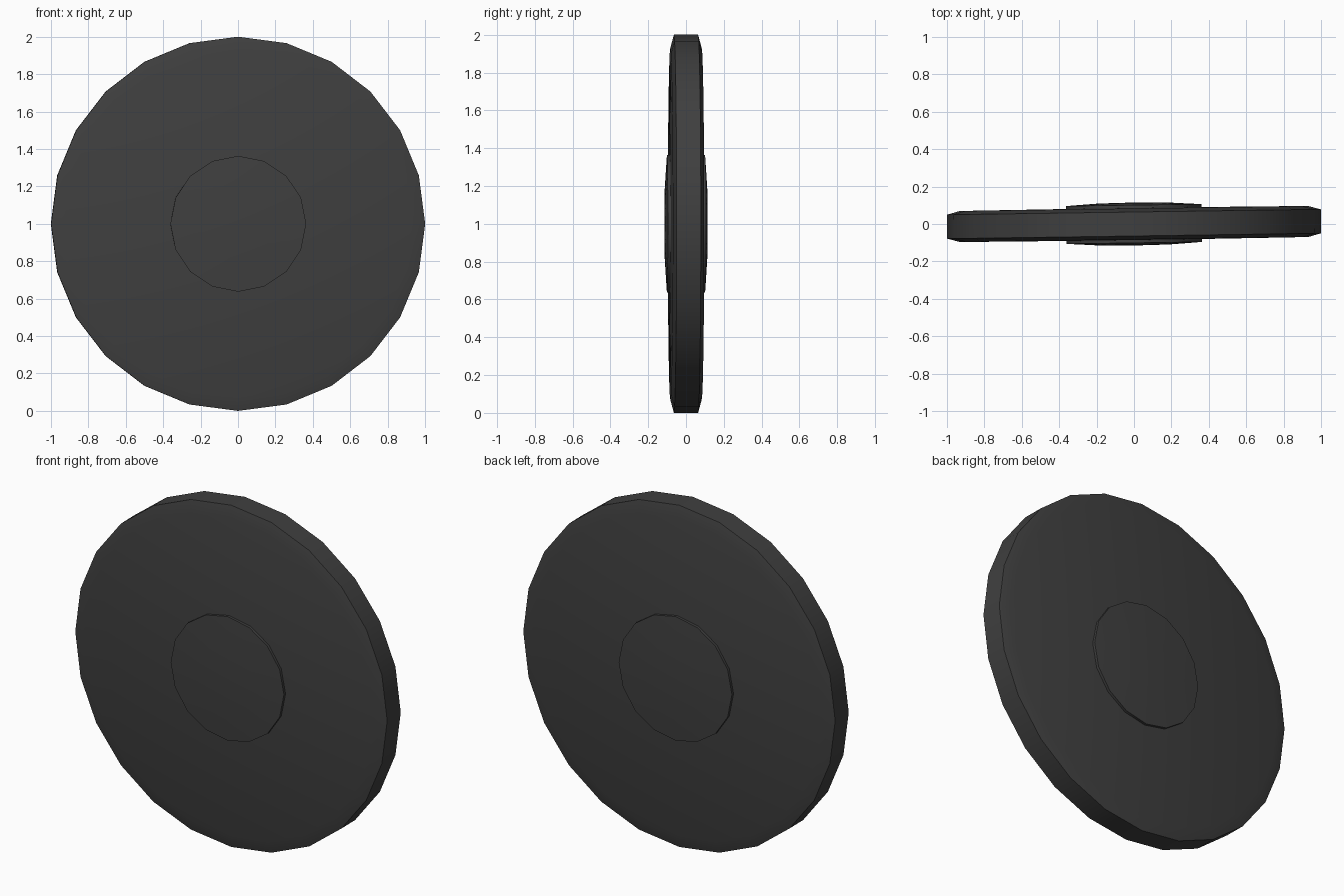
import bpy, bmesh, math

if "Cube" in bpy.data.objects:
    bpy.data.objects.remove(bpy.data.objects["Cube"])

TILT = 0.0145  # slight turn about the vertical axis

dark = bpy.data.materials.new("dark_rubber")
dark.diffuse_color = (0.05, 0.05, 0.05, 1)
dark.use_nodes = True
dark.node_tree.nodes["Principled BSDF"].inputs["Base Color"].default_value = dark.diffuse_color


def lathe(name, profile, sides):
    """Spin (radius, y) points around the y axis; radius 0 makes a pole."""
    bm = bmesh.new()
    rings = []
    for r, y in profile:
        if r == 0:
            rings.append([bm.verts.new((0, y, 0))] * sides)
        else:
            rings.append([bm.verts.new((r * math.sin(2 * math.pi * i / sides), y,
                                        r * math.cos(2 * math.pi * i / sides)))
                          for i in range(sides)])
    for a, b in zip(rings, rings[1:]):
        for i in range(sides):
            j = (i + 1) % sides
            bm.faces.new(dict.fromkeys((a[i], a[j], b[j], b[i])))
    bmesh.ops.recalc_face_normals(bm, faces=bm.faces)
    mesh = bpy.data.meshes.new(name)
    bm.to_mesh(mesh)
    bm.free()
    mesh.materials.append(dark)
    ob = bpy.data.objects.new(name, mesh)
    bpy.context.collection.objects.link(ob)
    ob.location = (0, 0, 1)
    ob.rotation_euler.z = TILT
    bpy.ops.object.select_all(action='DESELECT')
    ob.select_set(True)
    bpy.context.view_layer.objects.active = ob
    bpy.ops.object.shade_smooth_by_angle(angle=math.radians(30))
    return ob


def both_sides(half):
    """Mirror a half profile from the front pole to the back pole."""
    return [(r, -y) for r, y in half] + [(r, y) for r, y in reversed(half)]


# Main disc with chamfered rim
lathe("wheel_disc", both_sides([(0, 0.087), (0.93, 0.083), (1.0, 0.064)]), 24)

# Slightly domed hub showing on both faces
lathe("hub", both_sides([(0, 0.115), (0.19, 0.112), (0.363, 0.101)]), 16)
